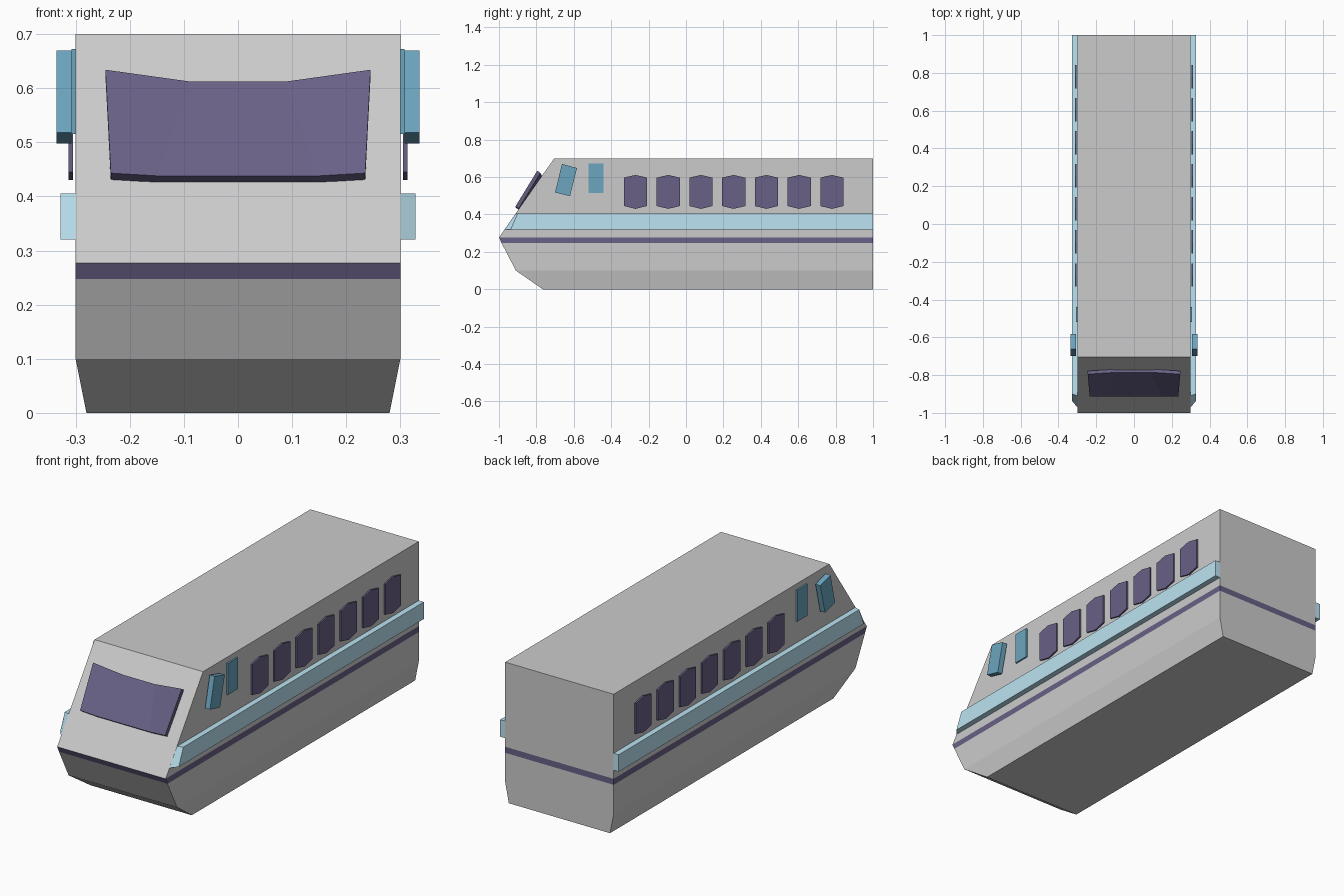
import bpy
import bmesh

if "Cube" in bpy.data.objects:
    bpy.data.objects.remove(bpy.data.objects["Cube"])


def material(name, rgb):
    m = bpy.data.materials.new(name)
    m.diffuse_color = (*rgb, 1)
    m.use_nodes = True
    m.node_tree.nodes["Principled BSDF"].inputs["Base Color"].default_value = m.diffuse_color
    return m


GREY = material("light_grey", (0.8, 0.8, 0.8))
LOWER = material("lower_grey", (0.65, 0.65, 0.65))
DARK = material("dark_glass", (0.14, 0.12, 0.24))
SKY = material("light_blue", (0.50, 0.77, 0.89))
BLUE = material("deep_blue", (0.15, 0.38, 0.53))


def loft(name, rings, mats, bands=None):
    """Bridge equal-length rings of points, cap both ends; bands = material index per span."""
    bm = bmesh.new()
    vs = [[bm.verts.new(p) for p in ring] for ring in rings]
    n = len(vs[0])
    for k in range(len(vs) - 1):
        for i in range(n):
            j = (i + 1) % n
            f = bm.faces.new((vs[k][i], vs[k][j], vs[k + 1][j], vs[k + 1][i]))
            f.material_index = bands[k] if bands else 0
    bm.faces.new(vs[0]).material_index = bands[0] if bands else 0
    bm.faces.new(vs[-1]).material_index = bands[-1] if bands else 0
    bmesh.ops.recalc_face_normals(bm, faces=bm.faces)
    me = bpy.data.meshes.new(name)
    bm.to_mesh(me)
    bm.free()
    for m in mats:
        me.materials.append(m)
    ob = bpy.data.objects.new(name, me)
    bpy.context.collection.objects.link(ob)
    return ob


def side_part(name, x0, x1, inner, mat, outer=None):
    """Plate on the body side from a (y, z) profile, mirrored to the other side."""
    ob = loft(name, [[(x0, y, z) for y, z in inner],
                     [(x1, y, z) for y, z in outer or inner]], [mat])
    ob.modifiers.new("mirror", 'MIRROR')
    return ob


# Body: horizontal sections (z, half width, front y), with the dark stripe as one band
sections = [(0, 0.28, -0.765), (0.1, 0.3, -0.91), (0.247, 0.3, -0.986),
            (0.277, 0.3, -1.0), (0.7, 0.3, -0.705)]
loft("body", [[(-w, y, z), (w, y, z), (w, 1, z), (-w, 1, z)] for z, w, y in sections],
     [GREY, LOWER, DARK], [1, 1, 2, 0])

# Side rails with a chamfered front end
side_part("side_rail", 0.3, 0.328,
          [(-0.97, 0.32), (-0.909, 0.405), (1, 0.405), (1, 0.32)], SKY,
          [(-0.937, 0.32), (-0.9, 0.405), (1, 0.405), (1, 0.32)])

# Row of seven six-sided windows
windows = side_part("side_windows", 0.305, 0.313,
                    [(-0.332, 0.445), (-0.27, 0.43), (-0.208, 0.445),
                     (-0.208, 0.597), (-0.27, 0.611), (-0.332, 0.597)], DARK)
arr = windows.modifiers.new("row", 'ARRAY')
arr.count = 7
arr.use_relative_offset = False
arr.use_constant_offset = True
arr.constant_offset_displace = (0, 0.175, 0)

# Blue side panels: one upright, one thicker and tilted
side_part("upright_side_panel", 0.3, 0.308,
          [(-0.52, 0.515), (-0.44, 0.515), (-0.44, 0.672), (-0.52, 0.672)], BLUE)
side_part("tilted_side_panel", 0.308, 0.335,
          [(-0.70, 0.518), (-0.62, 0.498), (-0.583, 0.648), (-0.663, 0.67)], BLUE)

# Windshield: strips across x, each a thin slab section
columns = [(-0.245, -0.235, -0.795, 0.634, 0.443), (-0.087, -0.15, -0.785, 0.612, 0.438),
           (0.087, 0.15, -0.785, 0.612, 0.438), (0.245, 0.235, -0.795, 0.634, 0.443)]
dy, dz = 0.017, -0.012
loft("windshield",
     [[(xt, yt, zt), (xb, -0.912, zb), (xb, -0.912 + dy, zb + dz), (xt, yt + dy, zt + dz)]
      for xt, xb, yt, zt, zb in columns], [DARK])
